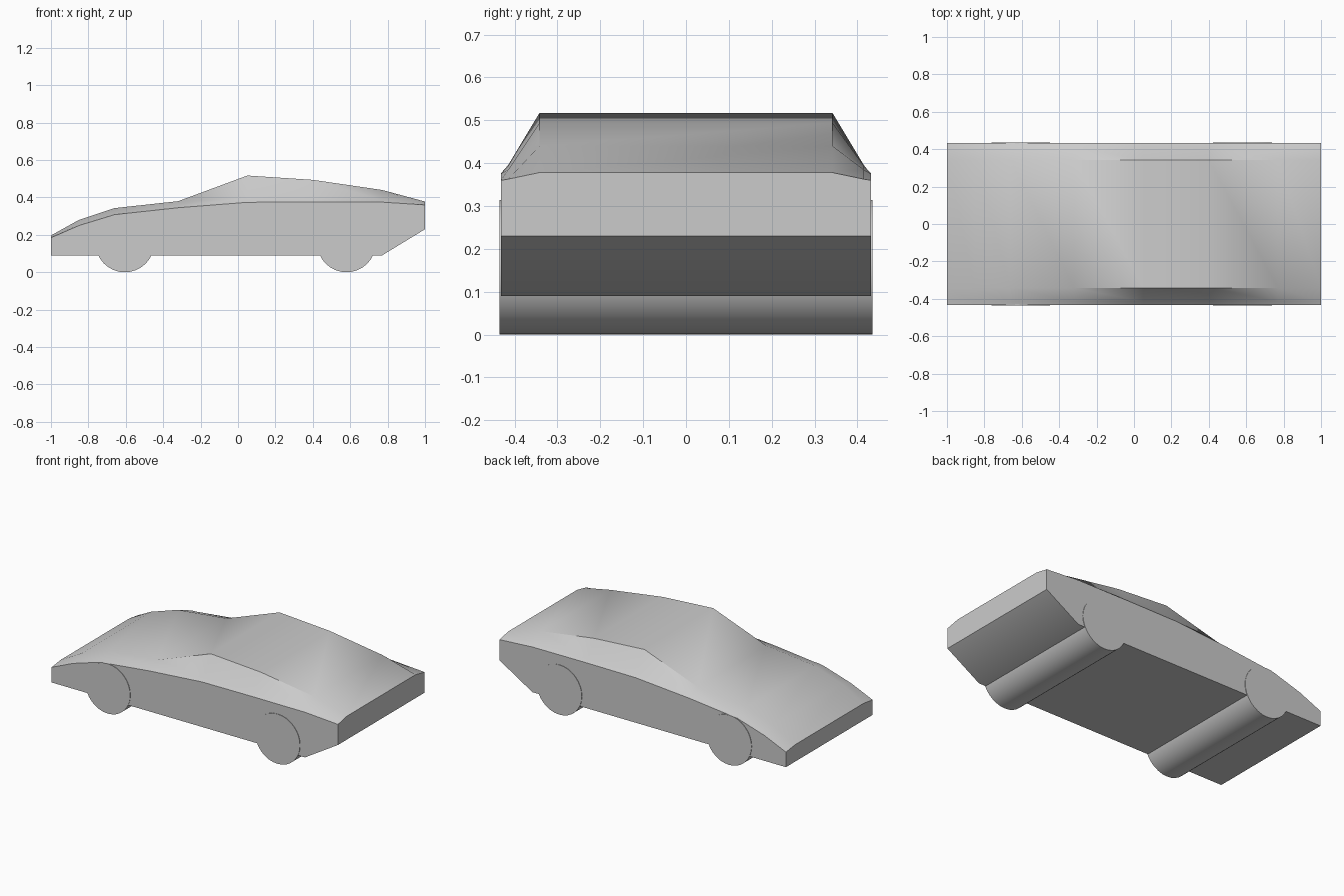
import bpy, bmesh, math

if "Cube" in bpy.data.objects:
    bpy.data.objects.remove(bpy.data.objects["Cube"])

# Stations along the body: x, floor z, shoulder z, roof edge z
STATIONS = [
    (-1.00, 0.09, 0.185, 0.197),
    (-0.85, 0.09, 0.250, 0.280),
    (-0.66, 0.09, 0.308, 0.343),
    (-0.32, 0.09, 0.345, 0.380),
    (0.05, 0.09, 0.374, 0.517),
    (0.40, 0.09, 0.376, 0.494),
    (0.77, 0.09, 0.375, 0.440),
    (1.00, 0.23, 0.360, 0.378),
]


def smooth(obj, angle):
    bpy.ops.object.select_all(action='DESELECT')
    obj.select_set(True)
    bpy.context.view_layer.objects.active = obj
    bpy.ops.object.shade_smooth_by_angle(angle=math.radians(angle))


# Body: wedge shell lofted through the stations
bm = bmesh.new()
rings = []
for x, floor, shoulder, top in STATIONS:
    mid = shoulder + 0.15 * (top - shoulder)
    half = [(0.432, floor), (0.432, shoulder), (0.415, mid), (0.342, top)]
    section = half + [(-y, z) for y, z in reversed(half)]
    rings.append([bm.verts.new((x, y, z)) for y, z in section])
for a, b in zip(rings, rings[1:]):
    for i in range(len(a)):
        j = (i + 1) % len(a)
        bm.faces.new((a[i], a[j], b[j], b[i]))
bm.faces.new(rings[0])
bm.faces.new(rings[-1])
bmesh.ops.recalc_face_normals(bm, faces=bm.faces)
mesh = bpy.data.meshes.new("car_body")
bm.to_mesh(mesh)
bm.free()
body = bpy.data.objects.new("car_body", mesh)
bpy.context.collection.objects.link(body)
smooth(body, 35)

# Wheels: one full-width roller per axle
for name, x in (("front_wheels", -0.605), ("rear_wheels", 0.58)):
    bpy.ops.mesh.primitive_cylinder_add(
        vertices=32, radius=0.157, depth=0.87,
        location=(x, 0, 0.157), rotation=(math.pi / 2, 0, 0))
    wheel = bpy.context.object
    wheel.name = name
    smooth(wheel, 30)
